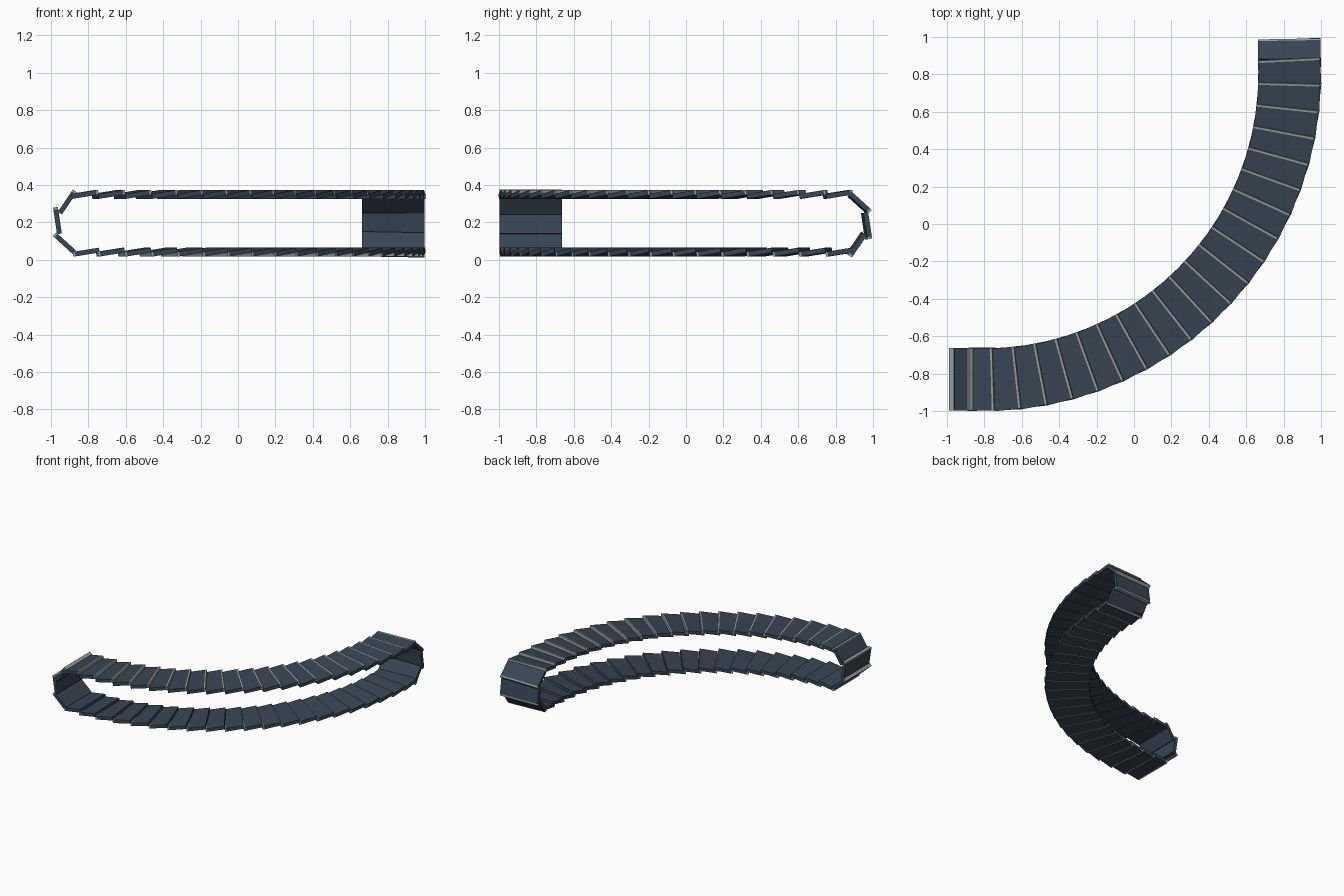
import bpy, bmesh, math
from mathutils import Vector, Matrix

if "Cube" in bpy.data.objects:
    bpy.data.objects.remove(bpy.data.objects["Cube"])

LENGTH, WIDTH, THICK, TRIM = 0.143, 0.333, 0.026, 0.012
CX, CY, R = -0.8, 0.8, 1.63          # centre and mid radius of the quarter turn
FIRST, STEP, COUNT = 1.7, 4.56, 21   # leading-edge angles of the slats, degrees


def material(name, rgb):
    m = bpy.data.materials.new(name)
    m.diffuse_color = (*rgb, 1)
    m.use_nodes = True
    m.node_tree.nodes["Principled BSDF"].inputs["Base Color"].default_value = m.diffuse_color
    return m


slate = material("dark slate", (0.040, 0.060, 0.088))
grey = material("light grey", (0.30, 0.33, 0.33))

# Shared slat: origin at the leading edge, body behind it, pale strip at the tip
bm = bmesh.new()
rings = []
for x in (-LENGTH, -TRIM, 0):
    rings.append([bm.verts.new((x, y * WIDTH / 2, z * THICK / 2))
                  for y, z in ((-1, -1), (1, -1), (1, 1), (-1, 1))])
for k in range(2):
    for i in range(4):
        j = (i + 1) % 4
        f = bm.faces.new((rings[k][i], rings[k][j], rings[k + 1][j], rings[k + 1][i]))
        f.material_index = k
bm.faces.new(rings[0])
bm.faces.new(rings[2]).material_index = 1
bmesh.ops.recalc_face_normals(bm, faces=bm.faces)
slat_mesh = bpy.data.meshes.new("slat")
bm.to_mesh(slat_mesh)
bm.free()
slat_mesh.materials.append(slate)
slat_mesh.materials.append(grey)


def slat(name, lead, direction, side):
    d = direction.normalized()
    s = (side - d * side.dot(d)).normalized()
    n = d.cross(s)
    ob = bpy.data.objects.new(name, slat_mesh)
    rot = Matrix((d, s, n)).transposed().to_4x4()
    ob.matrix_world = Matrix.Translation(lead) @ rot
    bpy.context.collection.objects.link(ob)


# Upper and lower runs: overlapping slats whose leading edges lift outward
for k in range(COUNT):
    for name, sign, z in (("upper_slat", 1, 0.361), ("lower_slat", -1, 0.029)):
        deg = FIRST + STEP * k
        if sign < 0:
            deg = 90 - deg
        a = math.radians(deg)
        t = math.radians(max(0, deg))
        lead = Vector((CX + R * math.sin(a), CY - R * math.cos(a), z))
        tangent = Vector((math.cos(t), math.sin(t), 0)) * sign
        slat(f"{name}_{k + 1}", lead, tangent + Vector((0, 0, 0.16 * sign)),
             Vector((-math.sin(t), math.cos(t), 0)))

# Turn-around ends: (trailing, leading) points as outward distance and height
TURN = [((0.875, 0.040), (0.981, 0.136)),
        ((0.955, 0.140), (0.976, 0.280)),
        ((0.945, 0.260), (0.872, 0.368))]
for k, (p, q) in enumerate(TURN):
    # left end climbs from the lower run to the upper run
    a, b = Vector((-p[0], -0.83, p[1])), Vector((-q[0], -0.83, q[1]))
    slat(f"left_end_slat_{k + 1}", b, b - a, Vector((0, 1, 0)))
    # far end descends, turned slightly past the quarter circle
    a, b = Vector((0.83, p[0], 0.39 - p[1])), Vector((0.83, q[0], 0.39 - q[1]))
    slat(f"far_end_slat_{k + 1}", b, b - a, Vector((1, 0.04, 0)))
